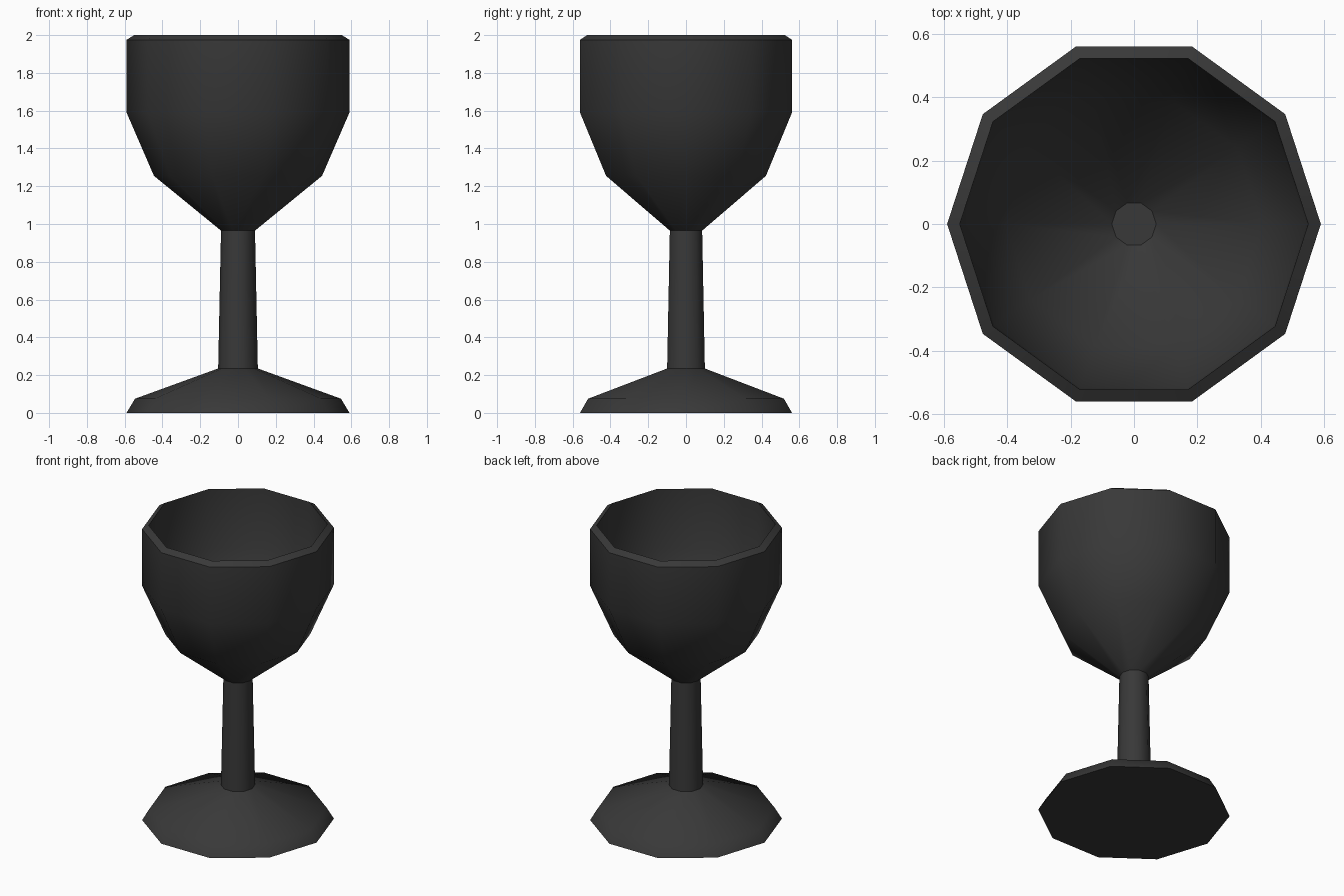
import bpy, bmesh, math

if "Cube" in bpy.data.objects:
    bpy.data.objects.remove(bpy.data.objects["Cube"])

SIDES = 10

mat = bpy.data.materials.new("dark_grey")
mat.diffuse_color = (0.04, 0.04, 0.04, 1)
mat.use_nodes = True
mat.node_tree.nodes["Principled BSDF"].inputs["Base Color"].default_value = mat.diffuse_color


def lathe(name, profile):
    """Spin an (r, z) profile around z; points with r = 0 become poles."""
    bm = bmesh.new()
    rings = []
    for r, z in profile:
        n = SIDES if r > 0 else 1
        rings.append([bm.verts.new((r * math.cos(2 * math.pi * i / SIDES),
                                    r * math.sin(2 * math.pi * i / SIDES), z))
                      for i in range(n)])
    for a, b in zip(rings, rings[1:]):
        for i in range(SIDES):
            j = (i + 1) % SIDES
            quad = [a[i % len(a)], a[j % len(a)], b[j % len(b)], b[i % len(b)]]
            bm.faces.new(list(dict.fromkeys(quad)))
    bmesh.ops.recalc_face_normals(bm, faces=bm.faces)
    mesh = bpy.data.meshes.new(name)
    bm.to_mesh(mesh)
    bm.free()
    mesh.materials.append(mat)
    obj = bpy.data.objects.new(name, mesh)
    bpy.context.collection.objects.link(obj)
    bpy.ops.object.select_all(action='DESELECT')
    obj.select_set(True)
    bpy.context.view_layer.objects.active = obj
    bpy.ops.object.shade_smooth_by_angle(angle=math.radians(40))
    return obj


# One continuous turned goblet: foot, stem, bowl outside, rim, bowl inside
lathe("goblet", [
    (0, 0), (0.59, 0), (0.545, 0.075), (0.105, 0.235),
    (0.09, 0.965), (0.445, 1.255), (0.59, 1.59), (0.59, 1.975),
    (0.55, 2.0), (0.545, 1.60), (0.405, 1.285), (0.07, 1.01), (0, 1.01),
])
